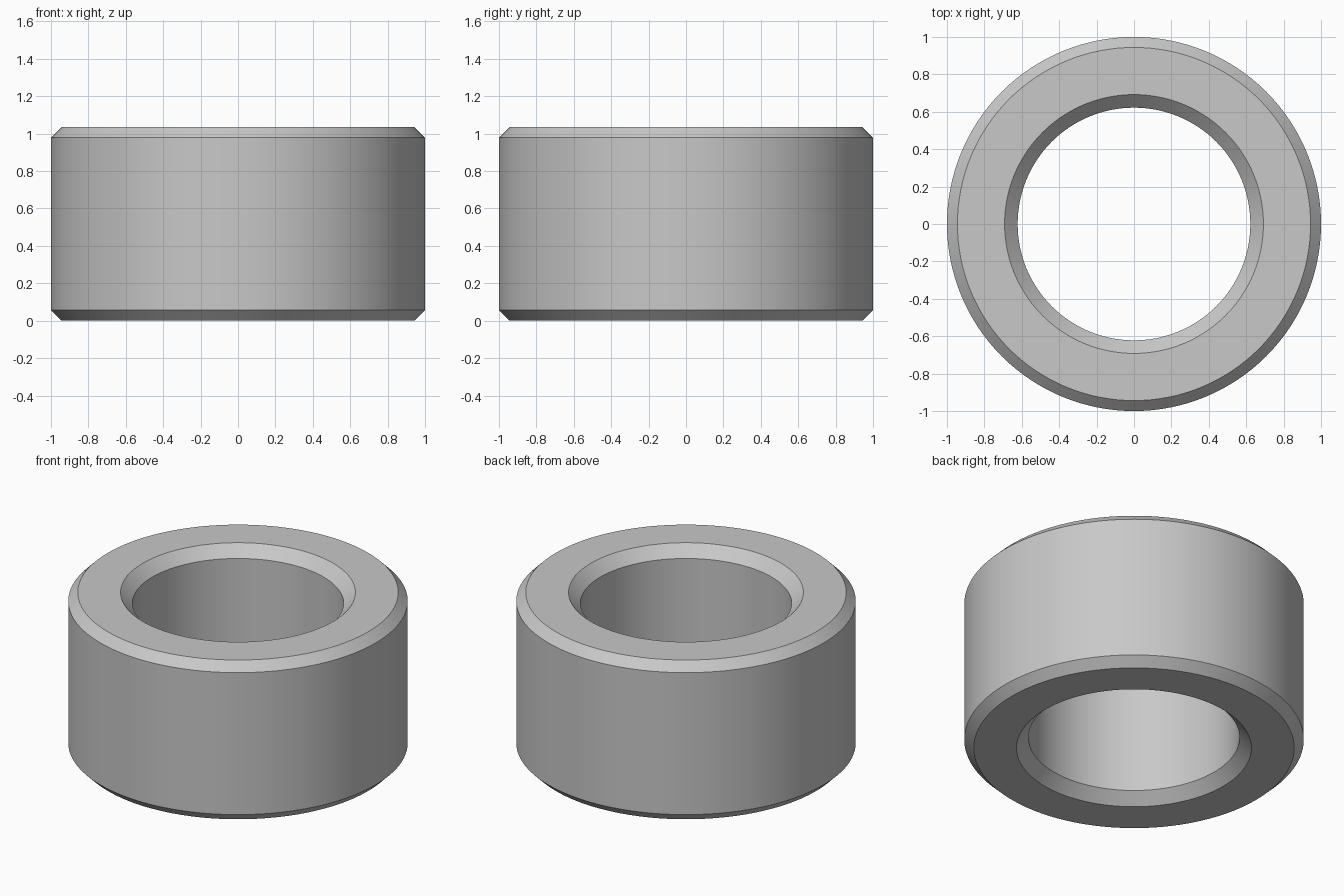
import bpy
import bmesh
import math

cube = bpy.data.objects.get("Cube")
if cube:
    bpy.data.objects.remove(cube, do_unlink=True)

# Main dimensions
HEIGHT = 1.035
OUTER, BORE = 1.0, 0.622
OUTER_CHAMFER, BORE_CHAMFER = 0.056, 0.07
SEGMENTS = 128

# Material
grey = bpy.data.materials.new("plain grey")
grey.use_nodes = True
colour = (0.58, 0.58, 0.58, 1)
grey.diffuse_color = colour
grey.node_tree.nodes["Principled BSDF"].inputs["Base Color"].default_value = colour

# Half profile of the ring, mirrored for the lower edge
upper = [
    (BORE, HEIGHT - BORE_CHAMFER),
    (BORE + BORE_CHAMFER, HEIGHT),
    (OUTER - OUTER_CHAMFER, HEIGHT),
    (OUTER, HEIGHT - OUTER_CHAMFER),
]
profile = upper + [(r, HEIGHT - z) for r, z in reversed(upper)]

# Revolve the closed profile into the chamfered ring
bm = bmesh.new()
verts = [bm.verts.new((r, 0, z)) for r, z in profile]
edges = [bm.edges.new((v, verts[i - 1])) for i, v in enumerate(verts)]
bmesh.ops.spin(bm, geom=verts + edges, cent=(0, 0, 0), axis=(0, 0, 1),
               angle=2 * math.pi, steps=SEGMENTS, use_merge=True)
bmesh.ops.remove_doubles(bm, verts=bm.verts, dist=0.0001)
bmesh.ops.recalc_face_normals(bm, faces=bm.faces)
mesh = bpy.data.meshes.new("bushing_ring")
bm.to_mesh(mesh)
bm.free()
mesh.materials.append(grey)

ring = bpy.data.objects.new("bushing_ring", mesh)
bpy.context.collection.objects.link(ring)

# Smooth round walls with crisp chamfer edges
bpy.ops.object.select_all(action="DESELECT")
ring.select_set(True)
bpy.context.view_layer.objects.active = ring
bpy.ops.object.shade_smooth_by_angle(angle=math.radians(30))
